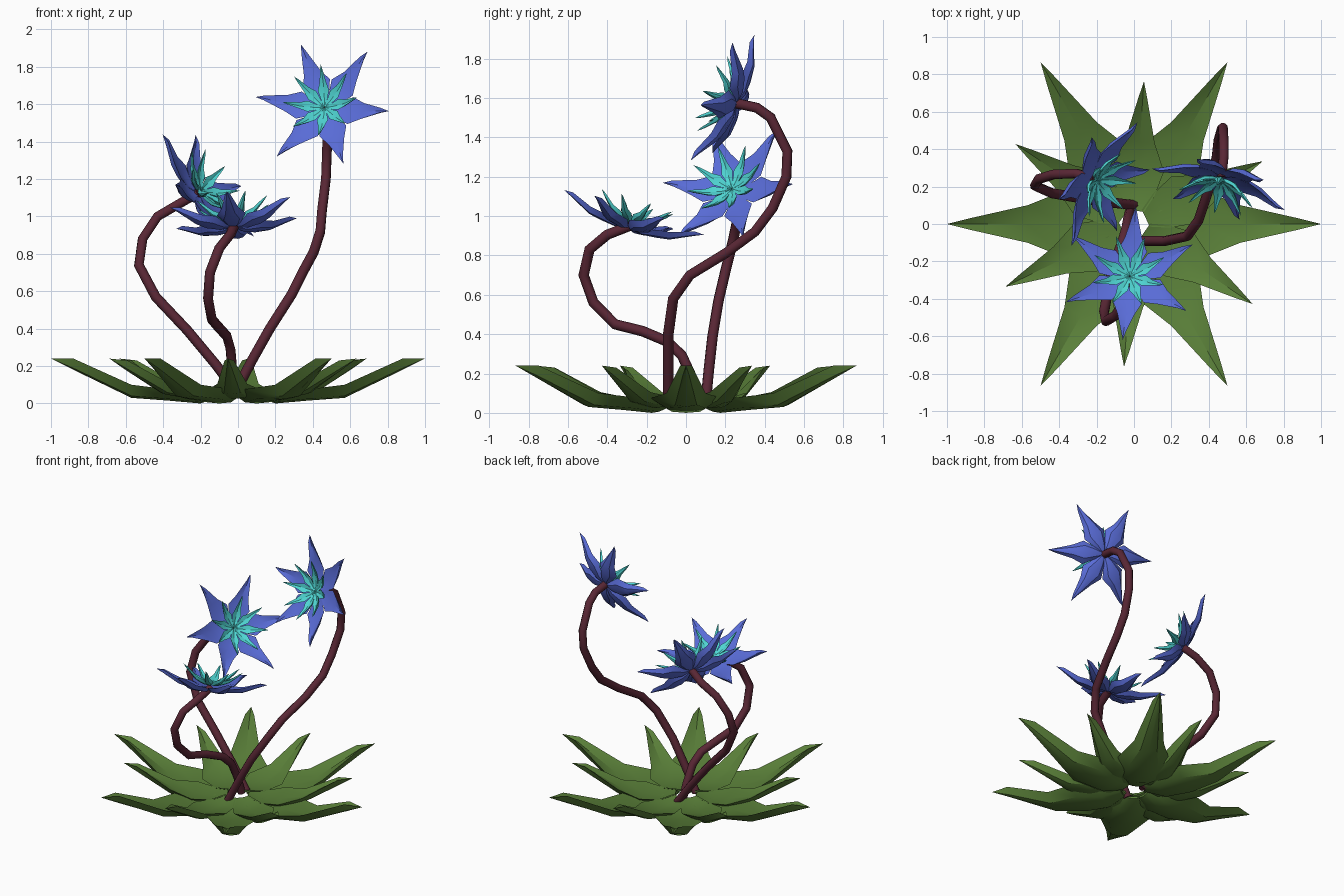
import bpy, bmesh, math
from mathutils import Vector, Matrix

if "Cube" in bpy.data.objects:
    bpy.data.objects.remove(bpy.data.objects["Cube"])


def material(name, rgb):
    m = bpy.data.materials.new(name)
    m.diffuse_color = (*rgb, 1)
    m.use_nodes = True
    m.node_tree.nodes["Principled BSDF"].inputs["Base Color"].default_value = m.diffuse_color
    return m


GREEN = material("leaf_green", (0.10, 0.21, 0.04))
BLUE = material("petal_blue", (0.10, 0.15, 0.68))
CYAN = material("petal_cyan", (0.08, 0.68, 0.66))
MAROON = material("stem_maroon", (0.10, 0.02, 0.035))

# Cross-section of a blade: (fraction of half width, fraction of edge rise);
# a broad rounded underside and a shallow groove on top
SECTION = [(-1, 1), (-0.55, 0.15), (0, 0), (0.55, 0.15), (1, 1), (0, 0.65)]


def blade(bm, stations, angle, frame):
    """Fleshy pointed blade; stations are (radius, height, half width, edge rise)."""
    turn = frame @ Matrix.Rotation(angle, 4, 'Z')
    rows = [[bm.verts.new(turn @ Vector((r, w * s, h + rise * t))) for s, t in SECTION]
            for r, h, w, rise in stations[:-1]]
    tip = bm.verts.new(turn @ Vector((stations[-1][0], 0, stations[-1][1])))
    n = len(SECTION)
    bm.faces.new(rows[0])
    for i in range(n):
        j = (i + 1) % n
        for a, b in zip(rows, rows[1:]):
            bm.faces.new((a[i], b[i], b[j], a[j]))
        bm.faces.new((rows[-1][i], tip, rows[-1][j]))


def whorl(name, stations, count, offset, mat, frame=Matrix.Identity(4)):
    """Ring of blades around the z axis of the frame."""
    bm = bmesh.new()
    for k in range(count):
        blade(bm, stations, offset + k * math.tau / count, frame)
    bmesh.ops.recalc_face_normals(bm, faces=bm.faces)
    me = bpy.data.meshes.new(name)
    bm.to_mesh(me)
    bm.free()
    me.materials.append(mat)
    ob = bpy.data.objects.new(name, me)
    bpy.context.collection.objects.link(ob)
    bpy.context.view_layer.objects.active = ob
    ob.select_set(True)
    bpy.ops.object.shade_smooth_by_angle(angle=math.radians(30))
    ob.select_set(False)


def stem(name, points):
    cu = bpy.data.curves.new(name, 'CURVE')
    cu.dimensions = '3D'
    cu.bevel_depth = 0.027
    cu.bevel_resolution = 2
    cu.use_fill_caps = True
    sp = cu.splines.new('POLY')
    sp.points.add(len(points) - 1)
    for p, co in zip(sp.points, points):
        p.co = (*co, 1)
    cu.materials.append(MAROON)
    bpy.context.collection.objects.link(bpy.data.objects.new(name, cu))


# Rosette of leaves
BIG = [(0.08, 0.04, 0.06, 0.02), (0.2, 0.0, 0.13, 0.04), (0.37, 0.015, 0.18, 0.06),
       (0.57, 0.03, 0.10, 0.07), (0.88, 0.18, 0.03, 0.06), (1.0, 0.24)]
SMALL = [(0.07, 0.06, 0.05, 0.02), (0.16, 0.03, 0.10, 0.03), (0.29, 0.025, 0.14, 0.05),
         (0.44, 0.05, 0.08, 0.055), (0.67, 0.18, 0.025, 0.05), (0.765, 0.24)]
whorl("large_leaves", BIG, 6, 0, GREEN)
whorl("small_leaves", SMALL, 6, math.radians(26), GREEN)

# Petal profiles
OUTER = [(0.01, 0.0, 0.012, 0.01), (0.07, -0.014, 0.042, 0.02), (0.145, -0.006, 0.078, 0.035),
         (0.215, 0.006, 0.046, 0.035), (0.325, 0.06, 0.014, 0.024), (0.375, 0.083)]
INNER = [(0.004, 0.028, 0.004, 0.012), (0.045, 0.028, 0.018, 0.018), (0.085, 0.042, 0.031, 0.025),
         (0.125, 0.062, 0.018, 0.022), (0.18, 0.113, 0.007, 0.014), (0.205, 0.142)]

# Flowers: name, base centre, facing direction, one petal tip, stem path
FLOWERS = [
    ("tall", (0.47, 0.26, 1.57), (-0.24, -0.90, 0.37), (0.34, 0.34, 1.91),
     [(-0.02, -0.09, 0.05), (0.08, -0.09, 0.24), (0.17, -0.09, 0.4), (0.285, -0.065, 0.58),
      (0.345, 0.02, 0.7), (0.405, 0.2, 0.81), (0.44, 0.35, 0.92), (0.45, 0.44, 1.04),
      (0.47, 0.51, 1.2), (0.475, 0.515, 1.33), (0.48, 0.43, 1.5), (0.48, 0.36, 1.55)]),
    ("left", (-0.22, 0.245, 1.12), (0.74, -0.39, 0.55), (0.03, 0.54, 1.17),
     [(0.0, 0.1, 0.05), (-0.12, 0.115, 0.21), (-0.27, 0.135, 0.39), (-0.44, 0.165, 0.57),
      (-0.53, 0.205, 0.74), (-0.51, 0.24, 0.88), (-0.43, 0.265, 1.0), (-0.31, 0.27, 1.07)]),
    ("front", (-0.02, -0.29, 0.94), (-0.06, 0.31, 0.95), (0.01, 0.09, 0.91),
     [(-0.02, 0.07, 0.05), (-0.03, 0.035, 0.17), (-0.04, -0.02, 0.29), (-0.06, -0.09, 0.36),
      (-0.11, -0.22, 0.415), (-0.14, -0.36, 0.45), (-0.16, -0.47, 0.56),
      (-0.15, -0.52, 0.7), (-0.1, -0.49, 0.83), (-0.04, -0.4, 0.905)]),
]
for name, centre, facing, tip, path in FLOWERS:
    c, n = Vector(centre), Vector(facing).normalized()
    x = Vector(tip) - c
    x = (x - n * x.dot(n)).normalized()
    frame = Matrix.Translation(c) @ Matrix((x, n.cross(x), n)).transposed().to_4x4()
    whorl(name + "_flower_outer_petals", OUTER, 6, 0, BLUE, frame)
    whorl(name + "_flower_inner_petals", INNER, 8, math.radians(-20), CYAN, frame)
    stem(name + "_flower_stem", path + [tuple(c + n * 0.01)])
